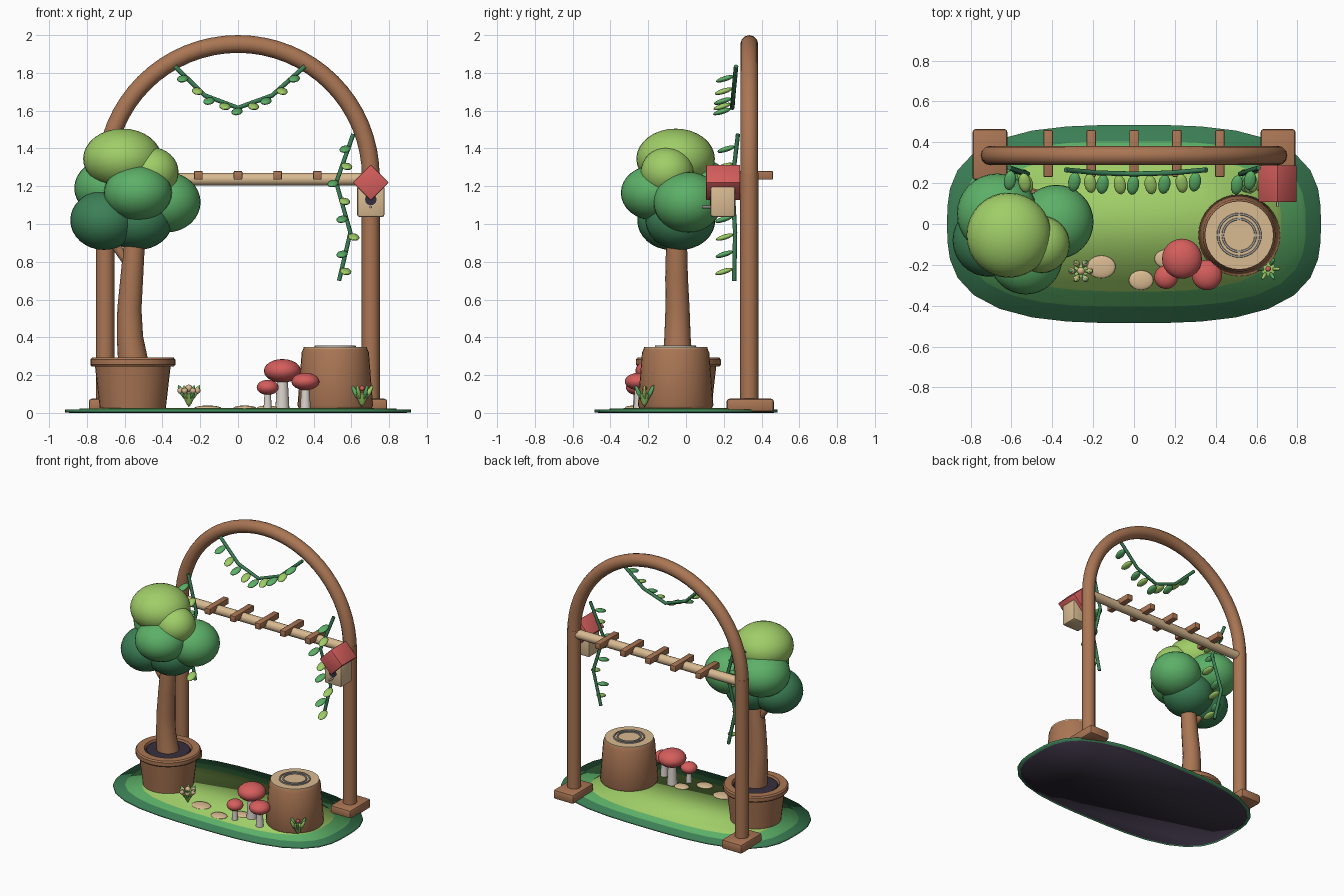
import bpy, bmesh, math
from math import sin, cos, pi, radians
from mathutils import Vector, Matrix

if "Cube" in bpy.data.objects:
    bpy.data.objects.remove(bpy.data.objects["Cube"])


def material(name, rgb):
    linear = [((c / 255 + 0.055) / 1.055) ** 2.4 for c in rgb] + [1]
    m = bpy.data.materials.new(name)
    m.use_nodes = True
    m.diffuse_color = linear
    m.node_tree.nodes["Principled BSDF"].inputs["Base Color"].default_value = linear
    return m


WOOD = material("brown wood", (170, 118, 84))
PALE = material("pale wood", (216, 186, 145))
DARK = material("dark green", (60, 128, 86))
MID = material("mid green", (92, 176, 104))
LIGHT = material("light green", (160, 206, 104))
RED = material("red", (212, 94, 92))
WHITE = material("off white", (220, 212, 204))
SOIL = material("dark soil", (54, 47, 62))
GREY = material("grey", (170, 166, 160))


def finish(ob, mat, angle=35):
    ob.data.materials.clear()
    ob.data.materials.append(mat)
    bpy.ops.object.select_all(action='DESELECT')
    ob.select_set(True)
    bpy.context.view_layer.objects.active = ob
    if ob.type == 'CURVE':
        bpy.ops.object.convert(target='MESH')
    bpy.ops.object.shade_smooth_by_angle(angle=radians(angle))
    return bpy.context.object


def add_mesh(name, bm, mat, angle=35):
    bmesh.ops.recalc_face_normals(bm, faces=bm.faces)
    me = bpy.data.meshes.new(name)
    bm.to_mesh(me)
    bm.free()
    ob = bpy.data.objects.new(name, me)
    bpy.context.collection.objects.link(ob)
    return finish(ob, mat, angle)


def ball(name, pos, size, mat, tilt=0, turn=0, segs=24):
    bm = bmesh.new()
    bmesh.ops.create_uvsphere(bm, u_segments=segs, v_segments=segs // 2, radius=1)
    m = (Matrix.Translation(pos) @ Matrix.Rotation(turn, 4, 'Z')
         @ Matrix.Rotation(tilt, 4, 'X') @ Matrix.Diagonal((*size, 1)))
    bm.transform(m)
    return add_mesh(name, bm, mat, 80)


def box(name, pos, size, mat, bevel=0.0, roll=0):
    bm = bmesh.new()
    bmesh.ops.create_cube(bm, size=1, matrix=Matrix.Diagonal((*size, 1)))
    if bevel:
        bmesh.ops.bevel(bm, geom=bm.edges[:], offset=bevel, segments=2,
                        profile=0.5, affect='EDGES')
    bm.transform(Matrix.Translation(pos) @ Matrix.Rotation(roll, 4, 'Y'))
    return add_mesh(name, bm, mat)


def lathe(name, pos, profile, mat, segs=32):
    """Spin (radius, height) points about a vertical axis."""
    bm = bmesh.new()
    verts = [bm.verts.new((r, 0, z)) for r, z in profile]
    edges = [bm.edges.new(p) for p in zip(verts, verts[1:])]
    bmesh.ops.spin(bm, geom=verts + edges, axis=(0, 0, 1), cent=(0, 0, 0),
                   steps=segs, angle=2 * pi)
    bmesh.ops.remove_doubles(bm, verts=bm.verts, dist=0.0005)
    bm.transform(Matrix.Translation(pos))
    return add_mesh(name, bm, mat)


def tube(name, points, radius, mat, radii=None, res=4):
    cu = bpy.data.curves.new(name, 'CURVE')
    cu.dimensions = '3D'
    cu.bevel_depth, cu.bevel_resolution, cu.use_fill_caps = radius, res, True
    sp = cu.splines.new('POLY')
    sp.points.add(len(points) - 1)
    for i, p in enumerate(points):
        sp.points[i].co = (*p, 1)
        sp.points[i].radius = radii[i] if radii else 1
    ob = bpy.data.objects.new(name, cu)
    bpy.context.collection.objects.link(ob)
    return finish(ob, mat, 50)


def slab(name, a, b, z0, z1, mat, angle=180):
    """Rounded-oblong plate with softly shaded rim."""
    bm = bmesh.new()
    ring = []
    for i in range(36):
        c, s = cos(2 * pi * i / 36), sin(2 * pi * i / 36)
        k = (abs(c) ** 3 + abs(s) ** 3) ** (-1 / 3)
        ring.append(bm.verts.new((a * c * k, b * s * k, z0)))
    face = bm.faces.new(ring)
    top = bmesh.ops.extrude_face_region(bm, geom=[face], use_keep_orig=True)
    bmesh.ops.translate(bm, vec=(0, 0, z1 - z0),
                        verts=[v for v in top["geom"] if isinstance(v, bmesh.types.BMVert)])
    return add_mesh(name, bm, mat, angle)


# Ground
slab("ground_underside", 0.895, 0.465, 0.0, 0.01, SOIL)
slab("ground_outer", 0.915, 0.485, 0.003, 0.018, DARK)
slab("ground_middle", 0.84, 0.405, 0.01, 0.022, MID)
slab("ground_inner", 0.72, 0.33, 0.012, 0.026, LIGHT)

# Arch, posts and feet
R, AY, SPRING = 0.703, 0.335, 1.25
tube("arch", [(R * cos(pi * i / 32), AY, SPRING + R * sin(pi * i / 32))
              for i in range(33)], 0.047, WOOD)
for side, s in (("left", 1), ("right", -1)):
    tube(side + "_post", [(s * R, AY, 0.03), (s * R, AY, SPRING + 0.02)], 0.048, WOOD)
    box(side + "_foot", (s * 0.705, 0.34, 0.04), (0.17, 0.25, 0.07), WOOD, 0.015)

# Crossbar with rungs
tube("crossbar", [(-R, AY, 1.237), (R, AY, 1.237)], 0.034, PALE)
for i in range(-2, 3):
    box("rung", (i * 0.21, 0.345, 1.258), (0.046, 0.23, 0.046), WOOD, 0.006)

# Pot and soil
POT = (-0.557, -0.04, 0)
lathe("pot", POT, [(0, 0.025), (0.175, 0.025), (0.2, 0.245), (0.217, 0.245),
                   (0.225, 0.255), (0.225, 0.282), (0.217, 0.292), (0.165, 0.292),
                   (0.155, 0.26), (0, 0.26)], WOOD)
lathe("pot_soil", POT, [(0.16, 0.26), (0.15, 0.282), (0, 0.288)], SOIL)

# Tree
tube("trunk", [(-0.555, -0.045, 0.27), (-0.572, -0.045, 0.4), (-0.575, -0.045, 0.55),
               (-0.562, -0.05, 0.72), (-0.55, -0.05, 0.88), (-0.54, -0.05, 1.05)],
     0.08, WOOD, [1, 0.87, 0.8, 0.75, 0.7, 0.6], 6)
tube("branch", [(-0.56, -0.05, 0.76), (-0.7, -0.05, 0.96)], 0.024, WOOD)
for pos, r, h, mat in (
        ((-0.612, -0.055, 1.345), 0.208, 0.16, LIGHT),
        ((-0.455, -0.1, 1.275), 0.14, 0.13, LIGHT),
        ((-0.53, -0.165, 1.165), 0.18, 0.147, MID),
        ((-0.38, 0.01, 1.115), 0.182, 0.16, MID),
        ((-0.67, 0.05, 1.19), 0.197, 0.16, MID),
        ((-0.71, -0.08, 1.02), 0.178, 0.157, DARK),
        ((-0.53, -0.03, 1.02), 0.185, 0.157, DARK)):
    ball("foliage", pos, (r, r, h), mat, segs=32)

# Stump seat
STUMP = (0.515, -0.055, 0)
lathe("stump", STUMP, [(0, 0.02), (0.19, 0.02), (0.2, 0.04), (0.178, 0.32),
                       (0.168, 0.342), (0, 0.342)], WOOD)
lathe("stump_top", STUMP, [(0.168, 0.338), (0.168, 0.35), (0, 0.35)], PALE)
for r in (0.104, 0.08):
    lathe("stump_ring", STUMP, [(r - 0.006, 0.348), (r - 0.004, 0.357),
                                (r + 0.004, 0.357), (r + 0.006, 0.348)], GREY)

# Mushrooms
for x, y, r, low, top in ((0.235, -0.17, 0.098, 0.16, 0.285),
                          (0.157, -0.26, 0.058, 0.095, 0.175),
                          (0.357, -0.25, 0.074, 0.12, 0.212)):
    lathe("mushroom_stem", (x, y, 0), [(0, 0.02), (r * 0.38, 0.02), (r * 0.3, low),
                                       (r * 0.3, low + 0.03), (0, low + 0.03)], WHITE, 16)
    ball("mushroom_cap", (x, y, (low + top) / 2), (r, r, (top - low) / 2), RED)

# Stepping stones
for x, y, r in ((-0.16, -0.21, 0.07), (0.035, -0.275, 0.06), (0.155, -0.17, 0.055)):
    ball("stone", (x, y, 0.026), (r, r * 0.8, 0.013), PALE)

# Flower tufts
for x, y, bloom, size in ((-0.26, -0.23, PALE, 0.017), (0.657, -0.22, RED, 0.012)):
    lathe("tuft_base", (x, y, 0), [(0, 0.03), (0.015, 0.05), (0.036, 0.1), (0, 0.11)], LIGHT, 10)
    for i in range(6):
        a = i * pi / 3
        d = Vector((cos(a), sin(a), 0))
        ball("tuft_leaf", Vector((x, y, 0.108)) + d * 0.036, (0.01, 0.013, 0.045),
             MID if i % 2 else LIGHT, 0.5, a + pi / 2, 8)
        if bloom == PALE:
            ball("tuft_flower", Vector((x, y, 0.118)) + d * 0.045, (size,) * 3, bloom, segs=10)
    ball("tuft_centre", (x, y, 0.13), (size * 1.2,) * 3, bloom, segs=10)

# Birdhouse
HX = 0.703
box("birdhouse_body", (HX, 0.195, 1.12), (0.145, 0.13, 0.165), PALE, 0.012)
box("birdhouse_roof", (HX, 0.197, 1.22), (0.134, 0.18, 0.134), RED, 0.004, pi / 4)
tube("birdhouse_hole", [(HX, 0.135, 1.13), (HX, 0.127, 1.13)], 0.031, SOIL)
tube("birdhouse_perch", [(HX, 0.14, 1.09), (HX, 0.085, 1.09)], 0.007, GREY)


# Vines with leaves
def along(points, t):
    pts = [Vector(p) for p in points]
    f = t * (len(pts) - 1)
    i = min(int(f), len(pts) - 2)
    return pts[i].lerp(pts[i + 1], f - i)


def vine(name, points, count, sway, drop):
    tube(name, points, 0.012, DARK, res=2)
    for i in range(count):
        p = along(points, (i + 0.7) / (count + 0.4))
        side = 1 if i % 2 else -1
        ball(name + "_leaf", p + Vector((side * sway, -0.055, drop)),
             (0.03, 0.05, 0.014), LIGHT if i % 2 else MID, 0.3, side * 0.15, 12)


vine("garland", [(-0.335, 0.265, 1.835), (-0.175, 0.25, 1.68), (0, 0.245, 1.615),
                 (0.18, 0.25, 1.68), (0.355, 0.265, 1.835)], 9, 0.005, -0.02)
for side, s in (("left", 1), ("right", -1)):
    vine(side + "_vine", [(s * 0.61, 0.275, 1.475), (s * 0.52, 0.245, 1.22),
                          (s * 0.595, 0.26, 0.955), (s * 0.535, 0.255, 0.7)],
         8, 0.02, -0.015)
